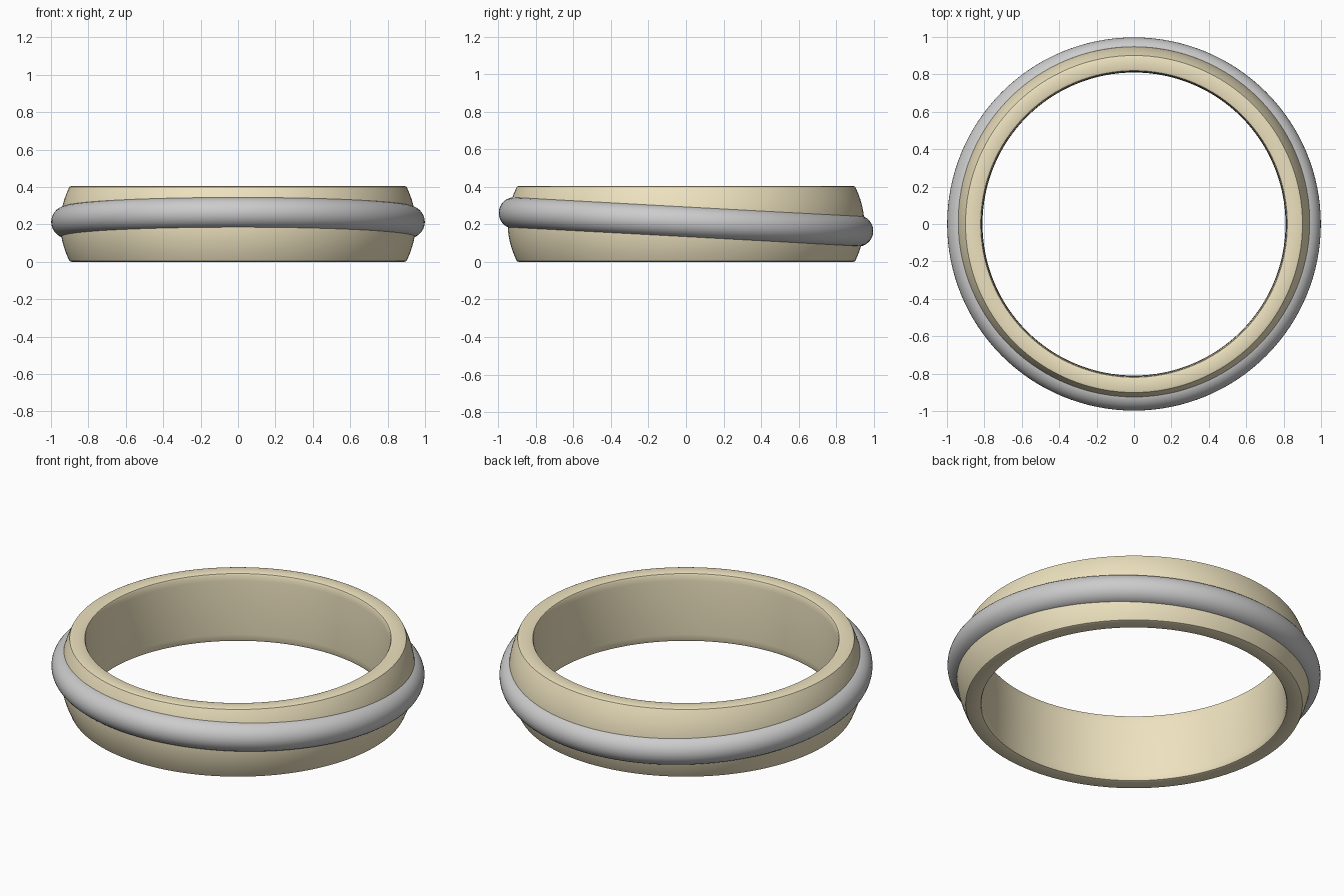
import bpy, bmesh, math

if "Cube" in bpy.data.objects:
    bpy.data.objects.remove(bpy.data.objects["Cube"])

SEGMENTS = 128


def material(name, color):
    mat = bpy.data.materials.new(name)
    mat.diffuse_color = color
    mat.use_nodes = True
    mat.node_tree.nodes["Principled BSDF"].inputs["Base Color"].default_value = mat.diffuse_color
    return mat


def lathe(name, profile, mat):
    """Revolve a closed (radius, z) profile around the z axis."""
    bm = bmesh.new()
    rings = []
    for i in range(SEGMENTS):
        a = 2 * math.pi * i / SEGMENTS
        rings.append([bm.verts.new((r * math.cos(a), r * math.sin(a), z)) for r, z in profile])
    n = len(profile)
    for i in range(SEGMENTS):
        p, q = rings[i], rings[(i + 1) % SEGMENTS]
        for j in range(n):
            k = (j + 1) % n
            bm.faces.new((p[j], q[j], q[k], p[k]))
    bmesh.ops.recalc_face_normals(bm, faces=bm.faces)
    mesh = bpy.data.meshes.new(name)
    bm.to_mesh(mesh)
    bm.free()
    obj = bpy.data.objects.new(name, mesh)
    bpy.context.collection.objects.link(obj)
    mesh.materials.append(mat)
    bpy.context.view_layer.objects.active = obj
    obj.select_set(True)
    bpy.ops.object.shade_smooth_by_angle(angle=math.radians(40))
    obj.select_set(False)
    return obj


gold = material("gold", (0.85, 0.76, 0.52, 1))
silver = material("silver", (0.86, 0.87, 0.89, 1))

# Domed band with softened rims and a gently crowned inner wall
H = 0.405
steps = [i / 12 * 2 - 1 for i in range(13)]
outer = [(0.95 - 0.045 * t * t, H / 2 + t * (H / 2 - 0.012)) for t in steps]
inner = [(0.81 + 0.006 * t * t, H / 2 + t * (H / 2 - 0.012)) for t in reversed(steps)]
band = outer + [(0.901, H - 0.004), (0.89, H), (0.832, H), (0.820, H - 0.004)]
band += inner + [(0.820, 0.004), (0.832, 0), (0.89, 0), (0.901, 0.004)]
lathe("band", band, gold)

# Rounded wire circling the band at a slight tilt
tube = [(0.915 + 0.084 * math.cos(2 * math.pi * i / 32),
         0.084 * math.sin(2 * math.pi * i / 32)) for i in range(32)]
wire = lathe("tilted_ring", tube, silver)
wire.location = (0, 0, 0.213)
wire.rotation_euler = (math.radians(-3.0), 0, 0)
